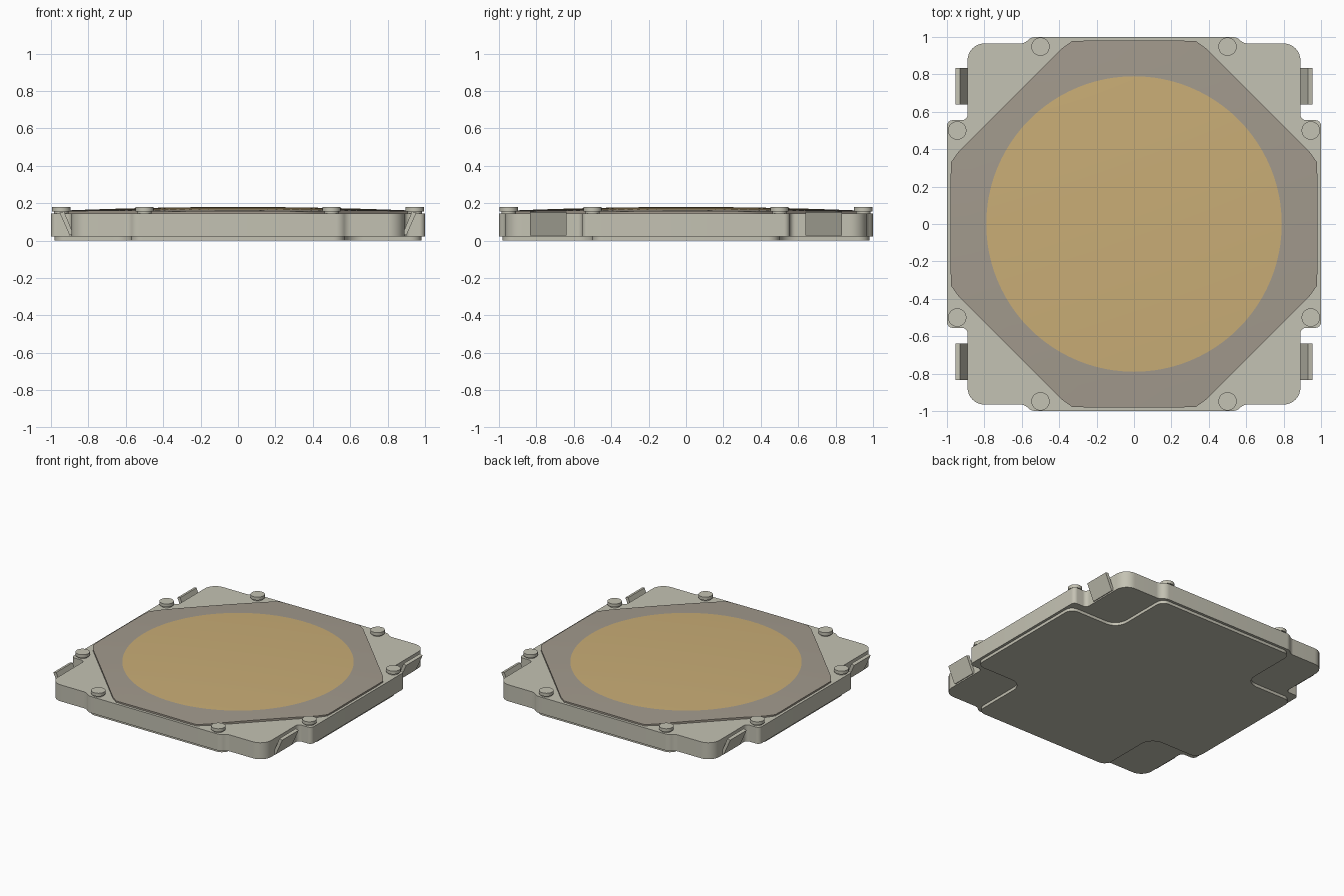
import bpy, bmesh, math
from mathutils import Vector, Matrix

cube = bpy.data.objects.get("Cube")
if cube:
    bpy.data.objects.remove(cube)


def material(name, srgb):
    col = [((c / 255 + 0.055) / 1.055) ** 2.4 for c in srgb] + [1]
    m = bpy.data.materials.new(name)
    m.use_nodes = True
    m.diffuse_color = col
    m.node_tree.nodes["Principled BSDF"].inputs["Base Color"].default_value = col
    return m


shell = material("warm grey shell", (196, 194, 179))
rim = material("taupe plate", (162, 154, 141))
gold = material("tan disc", (201, 173, 118))


def finish(name, bm, *mats):
    bmesh.ops.recalc_face_normals(bm, faces=bm.faces)
    mesh = bpy.data.meshes.new(name)
    bm.to_mesh(mesh)
    bm.free()
    for m in mats:
        mesh.materials.append(m)
    ob = bpy.data.objects.new(name, mesh)
    bpy.context.collection.objects.link(ob)
    bpy.ops.object.select_all(action="DESELECT")
    ob.select_set(True)
    bpy.context.view_layer.objects.active = ob
    bpy.ops.object.shade_smooth_by_angle(angle=math.radians(35))
    return ob


def outline(quadrant, steps=8):
    """Mirror one quarter of (x, y, radius) corners round and fillet them."""
    q = list(quadrant)
    pts = (q + [(-x, y, r) for x, y, r in q[::-1]]
           + [(-x, -y, r) for x, y, r in q] + [(x, -y, r) for x, y, r in q[::-1]])
    out = []
    for i, (x, y, r) in enumerate(pts):
        p = Vector((x, y))
        a = (Vector(pts[i - 1][:2]) - p).normalized()
        b = (Vector(pts[(i + 1) % len(pts)][:2]) - p).normalized()
        half = a.angle(b) / 2
        t, w = r / math.tan(half), math.sin(half)
        for k in range(steps + 1):
            s = k / steps
            f, g, h = (1 - s) ** 2, 2 * s * (1 - s) * w, s * s
            out.append(((p + a * t) * f + p * g + (p + b * t) * h) / (f + g + h))
    return out


def slab(name, pts, z0, z1, mat):
    bm = bmesh.new()
    face = bm.faces.new([bm.verts.new((p.x, p.y, z0)) for p in pts])
    ext = bmesh.ops.extrude_face_region(bm, geom=[face], use_keep_orig=True)
    top = [v for v in ext["geom"] if isinstance(v, bmesh.types.BMVert)]
    bmesh.ops.translate(bm, verts=top, vec=(0, 0, z1 - z0))
    return finish(name, bm, mat)


# Base cross and main body
slab("base_cross", outline([(0.98, 0.5, 0.06), (0.57, 0.5, 0.1), (0.57, 0.98, 0.06)]),
     0, 0.024, shell)
slab("body", outline([(1, 0.555, 0.03), (0.89, 0.555, 0.03), (0.89, 0.965, 0.09),
                      (0.585, 0.965, 0.06), (0.55, 1, 0.06)]), 0.022, 0.146, shell)

# Domed octagonal plate with a painted disc in the middle
DISC, SIDES = 0.79, 96
edge = outline([(0.98, 0.345, 0.08), (0.345, 0.98, 0.08)])


def edge_point(angle):
    """Point on the octagon outline in the given direction."""
    d = Vector((math.cos(angle), math.sin(angle)))
    best = 9.0
    for i, p in enumerate(edge):
        e = p - edge[i - 1]
        den = d.x * e.y - d.y * e.x
        if den > 1e-9:
            q = edge[i - 1]
            s = (q.x * e.y - q.y * e.x) / den
            u = (q.x * d.y - q.y * d.x) / den
            if s > 0 and -1e-4 <= u <= 1 + 1e-4:
                best = min(best, s)
    return d * best


def dome(r):
    return 0.158 + 0.022 * (1 - r * r)


bm = bmesh.new()
angles = [2 * math.pi * i / SIDES for i in range(SIDES)]
rim_pts = [edge_point(a) for a in angles]
rings = []
for k in range(1, 7):
    r = DISC * k / 6
    rings.append([bm.verts.new((r * math.cos(a), r * math.sin(a), dome(r))) for a in angles])
for f in (0.5, 1):
    row = []
    for a, e in zip(angles, rim_pts):
        r = DISC + (e.length - DISC) * f
        row.append(bm.verts.new((r * math.cos(a), r * math.sin(a), dome(r))))
    rings.append(row)
rings.append([bm.verts.new((e.x, e.y, 0.145)) for e in rim_pts])
centre = bm.verts.new((0, 0, dome(0)))
for i in range(SIDES):
    j = (i + 1) % SIDES
    bm.faces.new((centre, rings[0][i], rings[0][j]))
    for inner, outer in zip(rings, rings[1:]):
        bm.faces.new((inner[i], outer[i], outer[j], inner[j]))
bm.faces.new(rings[-1][::-1])
for f in bm.faces:
    c = f.calc_center_median()
    f.material_index = 1 if c.xy.length < DISC and c.z > 0.15 else 0
finish("domed_plate", bm, rim, gold)


# Mushroom-headed pins along each edge
def cylinder(bm, x, y, r, z0, z1):
    bmesh.ops.create_cone(bm, cap_ends=True, segments=32, radius1=r, radius2=r,
                          depth=z1 - z0, matrix=Matrix.Translation((x, y, (z0 + z1) / 2)))


for sx in (-1, 1):
    for sy in (-1, 1):
        where = ("front" if sy < 0 else "back") + ("_left" if sx > 0 else "_right")
        for x, y, kind in ((0.5, 0.948, "end"), (0.945, 0.5, "side")):
            bm = bmesh.new()
            cylinder(bm, x * sx, y * sy, 0.038, 0.14, 0.16)
            cylinder(bm, x * sx, y * sy, 0.049, 0.156, 0.18)
            finish(f"{where}_{kind}_pin", bm, shell)

        # Slanted clip leaning away from the side wall
        bm = bmesh.new()
        profile = ((0.88, 0.035), (0.9, 0.028), (0.954, 0.15), (0.93, 0.156))
        ends = [[bm.verts.new((x * sx, y * sy, z)) for x, z in profile] for y in (0.64, 0.835)]
        for end in ends:
            bm.faces.new(end)
        for i in range(4):
            bm.faces.new((ends[0][i - 1], ends[0][i], ends[1][i], ends[1][i - 1]))
        finish(f"{where}_clip", bm, shell)
